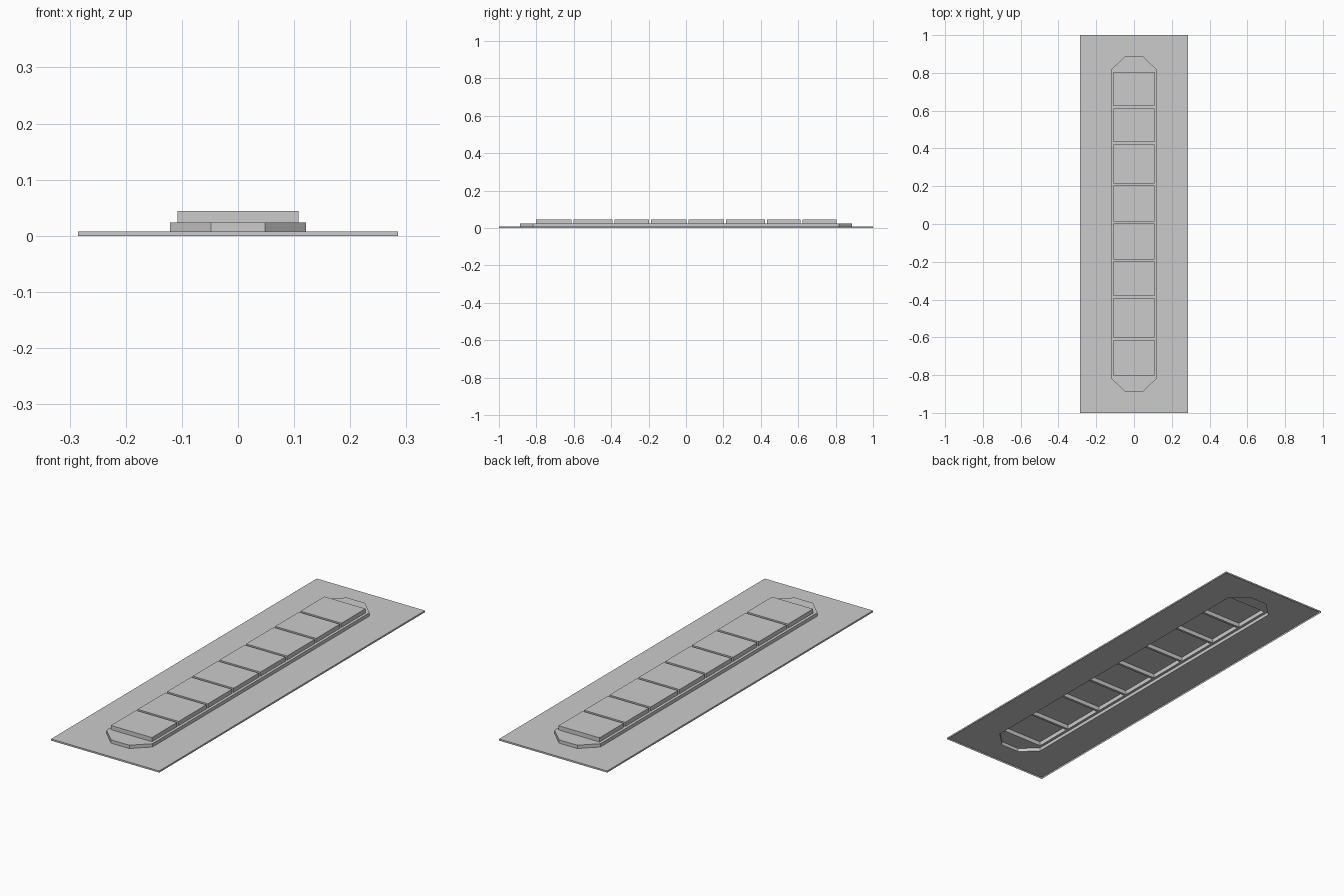
import bpy
import bmesh

old = bpy.data.objects.get("Cube")
if old:
    bpy.data.objects.remove(old, do_unlink=True)

grey = bpy.data.materials.new("light_grey")
grey.use_nodes = True
COLOUR = (0.6, 0.6, 0.6, 1.0)
grey.diffuse_color = COLOUR
grey.node_tree.nodes["Principled BSDF"].inputs["Base Color"].default_value = COLOUR


def rectangle(half_width, y0, y1):
    return [(-half_width, y0), (half_width, y0), (half_width, y1), (-half_width, y1)]


def open_tier(name, outline, z0, z1, holes=()):
    """Walls and a pierced lid, open underneath; outlines run anticlockwise."""
    bm = bmesh.new()

    def loop(points, z):
        verts = [bm.verts.new((x, y, z)) for x, y in points]
        edges = [bm.edges.new((v, verts[(i + 1) % len(verts)])) for i, v in enumerate(verts)]
        return verts, edges

    low, _ = loop(outline, z0)
    top, rim = loop(outline, z1)
    for hole in holes:
        rim += loop(hole, z1)[1]
    bmesh.ops.triangle_fill(bm, edges=rim, use_beauty=True, normal=(0, 0, 1))
    bm.normal_update()
    for face in bm.faces:
        if face.normal.z < 0:
            face.normal_flip()
    bmesh.ops.dissolve_limit(bm, angle_limit=0.01, verts=[], edges=[e for e in bm.edges if len(e.link_faces) == 2])
    for i in range(len(low)):
        j = (i + 1) % len(low)
        bm.faces.new((low[i], low[j], top[j], top[i]))
    mesh = bpy.data.meshes.new(name)
    bm.to_mesh(mesh)
    bm.free()
    mesh.materials.append(grey)
    obj = bpy.data.objects.new(name, mesh)
    bpy.context.collection.objects.link(obj)
    return obj


PLATE_TOP, PLATFORM_TOP, PANEL_TOP = 0.008, 0.024, 0.044
GAP = 0.006

# Long platform outline with clipped corners
W, TIP, END, SHOULDER = 0.121, 0.048, 0.887, 0.817
platform = [(-TIP, -END), (TIP, -END), (W, -SHOULDER), (W, SHOULDER),
            (TIP, END), (-TIP, END), (-W, SHOULDER), (-W, -SHOULDER)]

# Row of panels split by narrow gaps
cuts = [-0.802 - GAP, -0.607, -0.387, -0.193, 0.008, 0.209, 0.428, 0.618, 0.805 + GAP]
panels = [rectangle(0.108, a + GAP, b - GAP) for a, b in zip(cuts, cuts[1:])]

open_tier("base_plate", rectangle(0.285, -1, 1), 0, PLATE_TOP, [platform])
open_tier("raised_platform", platform, PLATE_TOP, PLATFORM_TOP, panels)
for n, panel in enumerate(panels, 1):
    open_tier(f"panel_{n}", panel, PLATFORM_TOP, PANEL_TOP)
